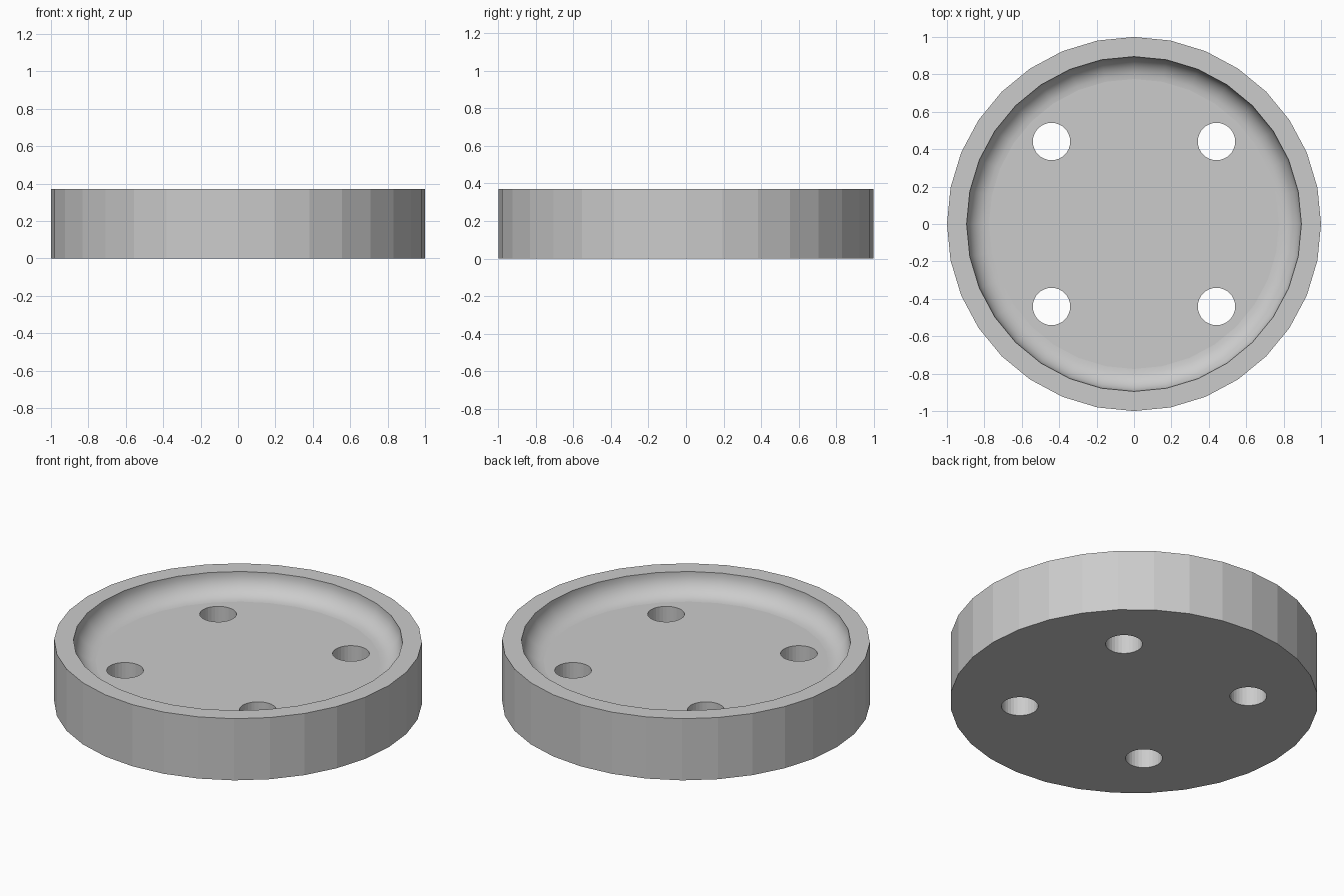
import bpy, bmesh, math

if "Cube" in bpy.data.objects:
    bpy.data.objects.remove(bpy.data.objects["Cube"])

SEG = 32
H, R, RIN, FLOOR, FIL = 0.37, 1.0, 0.895, 0.245, 0.12

grey = bpy.data.materials.new("light grey")
grey.diffuse_color = (0.6, 0.6, 0.6, 1)
grey.use_nodes = True
grey.node_tree.nodes["Principled BSDF"].inputs["Base Color"].default_value = grey.diffuse_color

# Profile of the dish: base, outer wall, rim, short inner wall, fillet to the floor
profile = [(R, 0), (R, H), (RIN, H)]
for i in range(9):
    a = math.radians(90 * i / 8)
    profile.append((RIN - FIL + FIL * math.cos(a), FLOOR + FIL - FIL * math.sin(a)))

# Turn the profile into rings and bridge them
bm = bmesh.new()
rings = [[bm.verts.new((r * math.cos(2 * math.pi * k / SEG),
                        r * math.sin(2 * math.pi * k / SEG), z))
          for k in range(SEG)] for r, z in profile]
for n, (a, b) in enumerate(zip(rings, rings[1:])):
    for k in range(SEG):
        j = (k + 1) % SEG
        f = bm.faces.new((a[k], a[j], b[j], b[k]))
        f.smooth = n > 1
bm.faces.new(rings[0][::-1])
bm.faces.new(rings[-1])
bmesh.ops.recalc_face_normals(bm, faces=bm.faces)
mesh = bpy.data.meshes.new("round_dish")
bm.to_mesh(mesh)
bm.free()
mesh.materials.append(grey)
dish = bpy.data.objects.new("round_dish", mesh)
bpy.context.collection.objects.link(dish)

# Four through holes
cutters = []
for sx in (-1, 1):
    for sy in (-1, 1):
        bpy.ops.mesh.primitive_cylinder_add(vertices=SEG, radius=0.1, depth=1,
                                            location=(sx * 0.441, sy * 0.441, 0.2))
        c = bpy.context.object
        c.name = "hole_cutter"
        c.hide_render = True
        c.data.materials.append(grey)
        cutters.append(c)
        m = dish.modifiers.new("hole", 'BOOLEAN')
        m.operation, m.solver, m.object = 'DIFFERENCE', 'EXACT', c

# Apply the cuts and remove the cutters
bpy.ops.object.select_all(action='DESELECT')
bpy.context.view_layer.objects.active = dish
dish.select_set(True)
for m in list(dish.modifiers):
    bpy.ops.object.modifier_apply(modifier=m.name)
for c in cutters:
    bpy.data.objects.remove(c, do_unlink=True)
